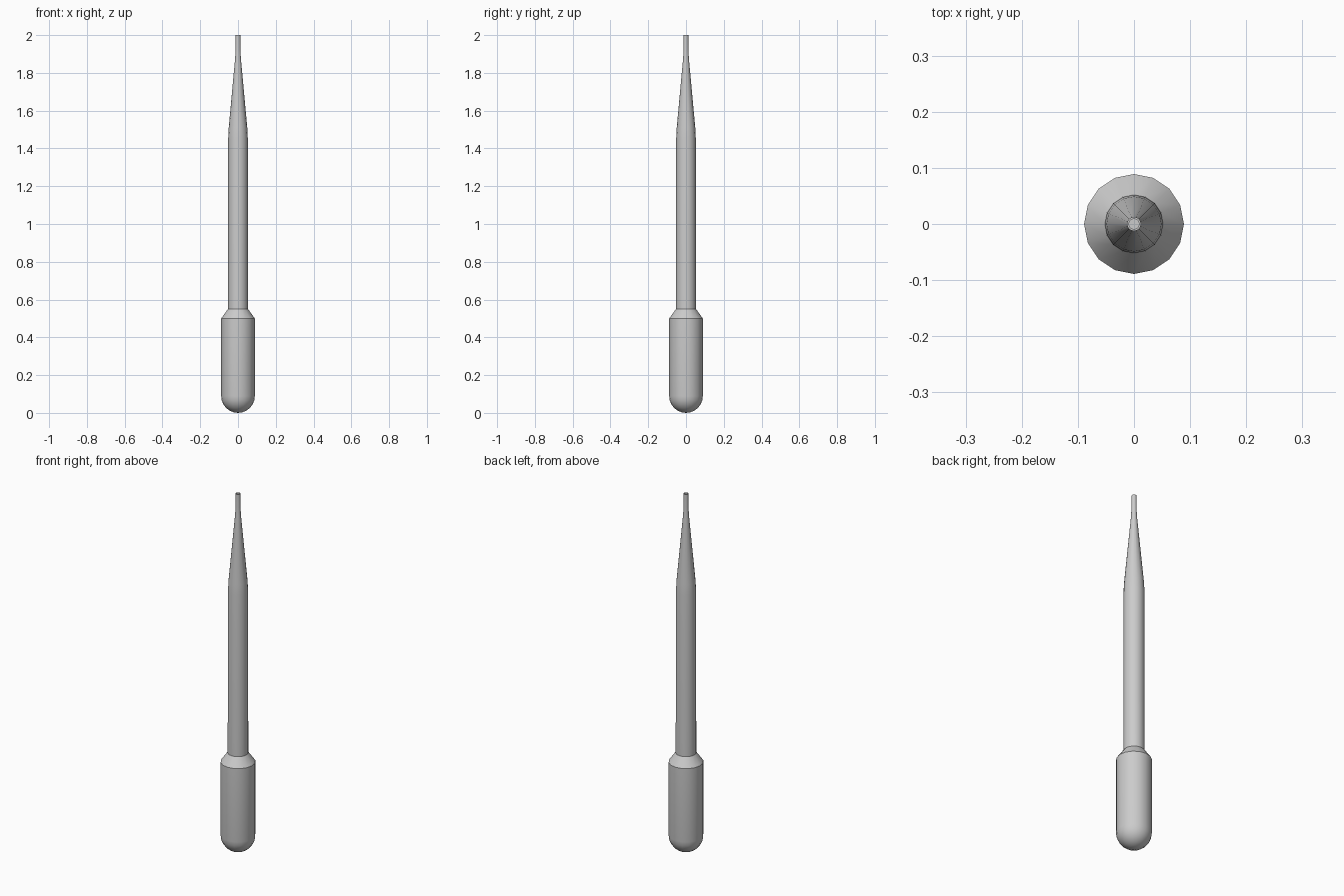
import bpy, bmesh
from math import sin, cos, pi

if "Cube" in bpy.data.objects:
    bpy.data.objects.remove(bpy.data.objects["Cube"])

SIDES = 16
R = 0.089  # bulb radius


def lathe(name, profile):
    """Revolve (radius, z) points about z; radius 0 makes a pole."""
    bm = bmesh.new()
    rings = []
    for r, z in profile:
        if r == 0:
            rings.append([bm.verts.new((0, 0, z))] * SIDES)
        else:
            rings.append([bm.verts.new((r * cos(2 * pi * i / SIDES),
                                        r * sin(2 * pi * i / SIDES), z))
                          for i in range(SIDES)])
    for a, b in zip(rings, rings[1:]):
        for i in range(SIDES):
            j = (i + 1) % SIDES
            quad = [a[i], a[j], b[j], b[i]]
            bm.faces.new(list(dict.fromkeys(quad)))
    bmesh.ops.recalc_face_normals(bm, faces=bm.faces)
    mesh = bpy.data.meshes.new(name)
    bm.to_mesh(mesh)
    bm.free()
    ob = bpy.data.objects.new(name, mesh)
    bpy.context.collection.objects.link(ob)
    bpy.context.view_layer.objects.active = ob
    ob.select_set(True)
    bpy.ops.object.shade_smooth_by_angle(angle=pi / 6)
    ob.select_set(False)
    return ob


# rounded bulb end
profile = [(R * sin(pi / 2 * k / 6), R * (1 - cos(pi / 2 * k / 6))) for k in range(7)]
# bulb wall and shoulder, stem, taper, nozzle
profile += [(R, 0.5), (0.053, 0.55), (0.052, 1.45), (0.049, 1.51),
            (0.015, 1.88), (0.013, 1.92), (0.0125, 2.0)]
# bore in the open tip
profile += [(0.009, 2.0), (0.009, 1.92), (0, 1.92)]

lathe("dropper_pipette", profile)
